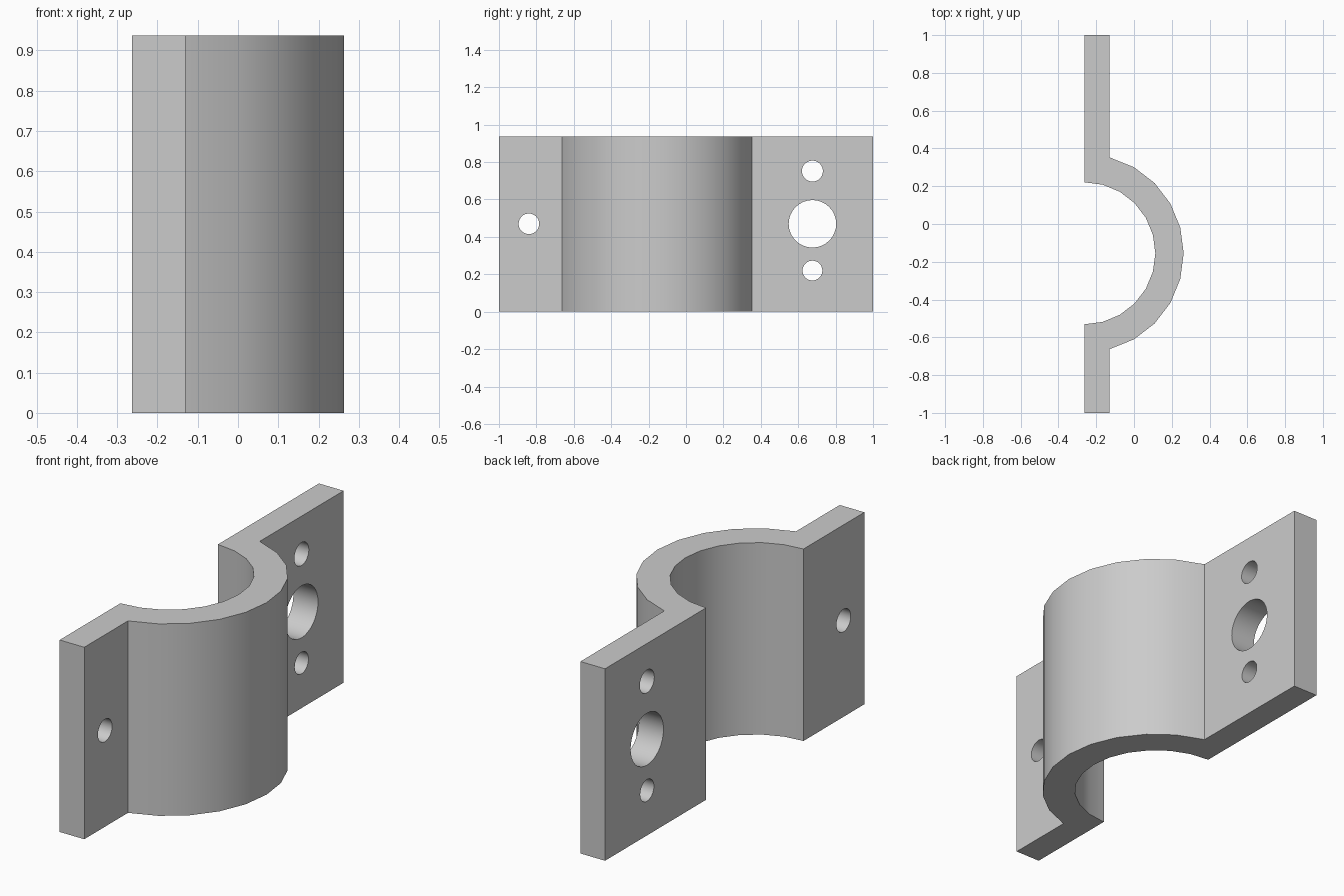
import bpy, bmesh, math

if "Cube" in bpy.data.objects:
    bpy.data.objects.remove(bpy.data.objects["Cube"], do_unlink=True)

HEIGHT = 0.937
BACK, FACE = -0.263, -0.13        # plate thickness along x
CENTRE_Y = -0.155                 # saddle axis sits on the back plane
INNER, OUTER = 0.376, 0.526
STEP = 15

grey = bpy.data.materials.new("plain grey")
grey.use_nodes = True
colour = (0.6, 0.6, 0.6, 1)
grey.diffuse_color = colour
grey.node_tree.nodes["Principled BSDF"].inputs["Base Color"].default_value = colour


def arc(radius, limit):
    """Points around the saddle axis from -limit to +limit degrees."""
    return [(BACK + radius * math.cos(math.radians(a)),
             CENTRE_Y + radius * math.sin(math.radians(a)))
            for a in range(-limit, limit + 1, STEP)]


# Bracket cross-section: two flat flanges joined by a half-round saddle
outer = arc(OUTER, 75)
outer[0] = (FACE, outer[0][1])
outer[-1] = (FACE, outer[-1][1])
profile = ([(BACK, -1), (FACE, -1)] + outer + [(FACE, 1), (BACK, 1)]
           + arc(INNER, 90)[::-1])

mesh = bpy.data.meshes.new("pipe_bracket")
bm = bmesh.new()
base = bm.faces.new([bm.verts.new((x, y, 0)) for x, y in profile])
top = bmesh.ops.extrude_face_region(bm, geom=[base])
bmesh.ops.translate(bm, vec=(0, 0, HEIGHT),
                    verts=[g for g in top["geom"] if isinstance(g, bmesh.types.BMVert)])
bmesh.ops.recalc_face_normals(bm, faces=bm.faces)
bm.to_mesh(mesh)
bm.free()
mesh.materials.append(grey)
bracket = bpy.data.objects.new("pipe_bracket", mesh)
bpy.context.collection.objects.link(bracket)
bpy.context.view_layer.objects.active = bracket


# Round holes through the flanges
def drill(y, z, radius):
    bpy.ops.mesh.primitive_cylinder_add(vertices=32, radius=radius, depth=0.3,
                                        location=((BACK + FACE) / 2, y, z),
                                        rotation=(0, math.pi / 2, 0))
    cutter = bpy.context.object
    cutter.name = "hole_cutter"
    cutter.hide_render = True
    cutter.data.materials.append(grey)
    cut = bracket.modifiers.new("hole", "BOOLEAN")
    cut.operation = "DIFFERENCE"
    cut.solver = "EXACT"
    cut.object = cutter
    bpy.context.view_layer.objects.active = bracket
    bpy.ops.object.modifier_apply(modifier=cut.name)
    bpy.data.objects.remove(cutter, do_unlink=True)


drill(-0.84, 0.47, 0.055)
drill(0.676, 0.47, 0.127)
drill(0.676, 0.752, 0.056)
drill(0.676, 0.22, 0.053)

# Smooth curved walls, crisp corners
bpy.ops.object.select_all(action="DESELECT")
bracket.select_set(True)
bpy.context.view_layer.objects.active = bracket
bpy.ops.object.shade_smooth_by_angle(angle=math.radians(25))
